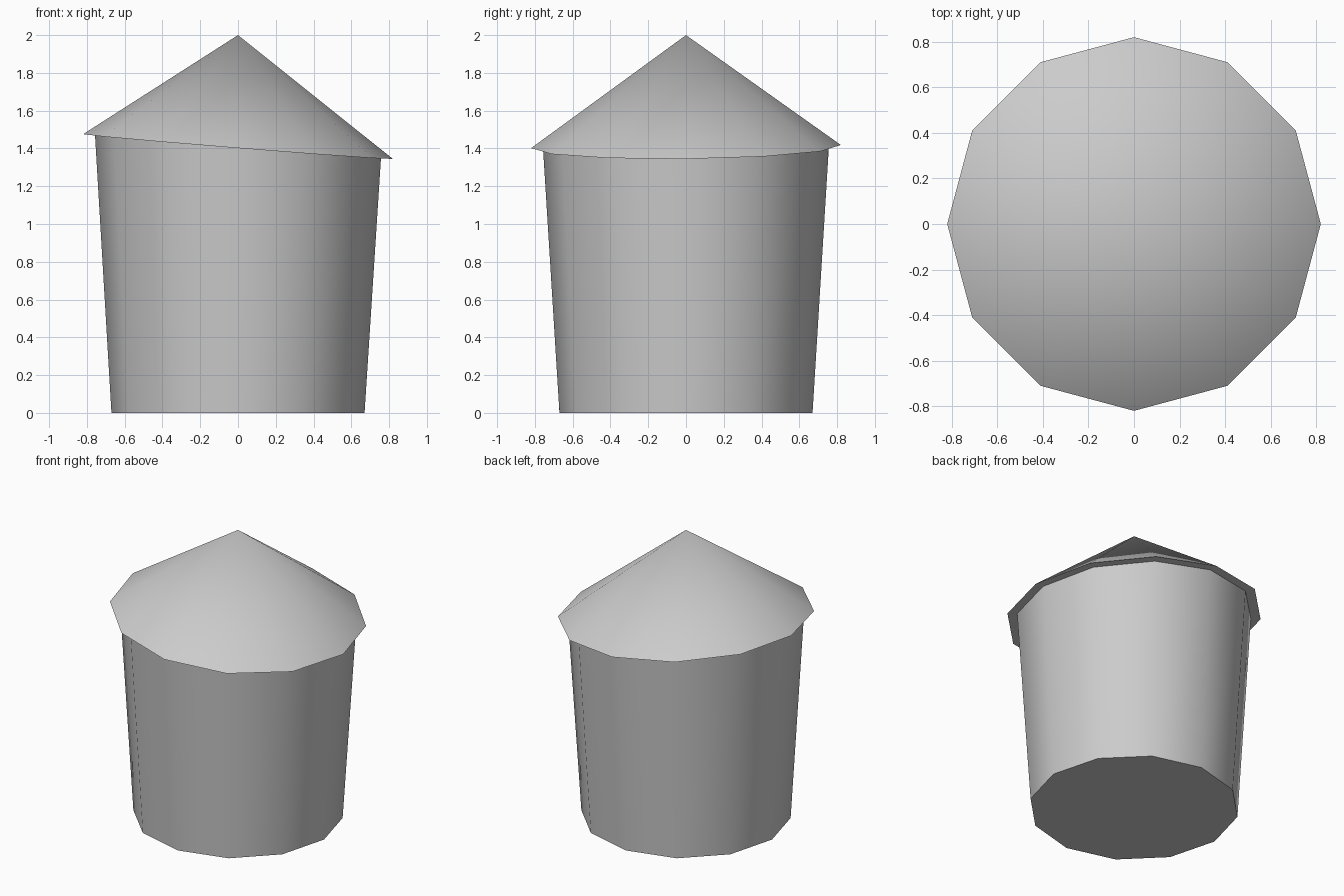
import bpy
import bmesh
import math

SIDES = 12
TILT_X, TILT_Y = -0.08, 0.01   # slope of the tilted rim plane
RIM_Z, APEX_Z = 1.41, 2.0

cube = bpy.data.objects.get("Cube")
if cube:
    bpy.data.objects.remove(cube, do_unlink=True)

grey = bpy.data.materials.new("plain grey")
grey.use_nodes = True
colour = (0.6, 0.6, 0.6, 1)
grey.diffuse_color = colour
grey.node_tree.nodes["Principled BSDF"].inputs["Base Color"].default_value = colour


def ring(bm, radius, z, tilted):
    """Ring of vertices, level or lying in the tilted rim plane."""
    verts = []
    for i in range(SIDES):
        a = math.tau * i / SIDES
        x, y = radius * math.cos(a), radius * math.sin(a)
        verts.append(bm.verts.new((x, y, z + tilted * (TILT_X * x + TILT_Y * y))))
    return verts


def finish(bm, name):
    """Turn the bmesh into a smooth-shaded object with a sharp rim."""
    bmesh.ops.recalc_face_normals(bm, faces=bm.faces)
    mesh = bpy.data.meshes.new(name)
    bm.to_mesh(mesh)
    bm.free()
    mesh.materials.append(grey)
    obj = bpy.data.objects.new(name, mesh)
    bpy.context.collection.objects.link(obj)
    bpy.ops.object.select_all(action='DESELECT')
    obj.select_set(True)
    bpy.context.view_layer.objects.active = obj
    bpy.ops.object.shade_smooth_by_angle(angle=math.radians(45))


# Tapered body, closed at the bottom, its top following the tilted roof
bm = bmesh.new()
low = ring(bm, 0.67, 0, False)
high = ring(bm, 0.757, RIM_Z, True)
bm.faces.new(low)
for i in range(SIDES):
    j = (i + 1) % SIDES
    bm.faces.new((low[i], low[j], high[j], high[i]))
finish(bm, "body")

# Conical roof with a flat tilted underside
bm = bmesh.new()
rim = ring(bm, 0.82, RIM_Z, True)
apex = bm.verts.new((0, 0, APEX_Z))
bm.faces.new(rim)
for i in range(SIDES):
    bm.faces.new((rim[i], rim[(i + 1) % SIDES], apex))
finish(bm, "roof")
